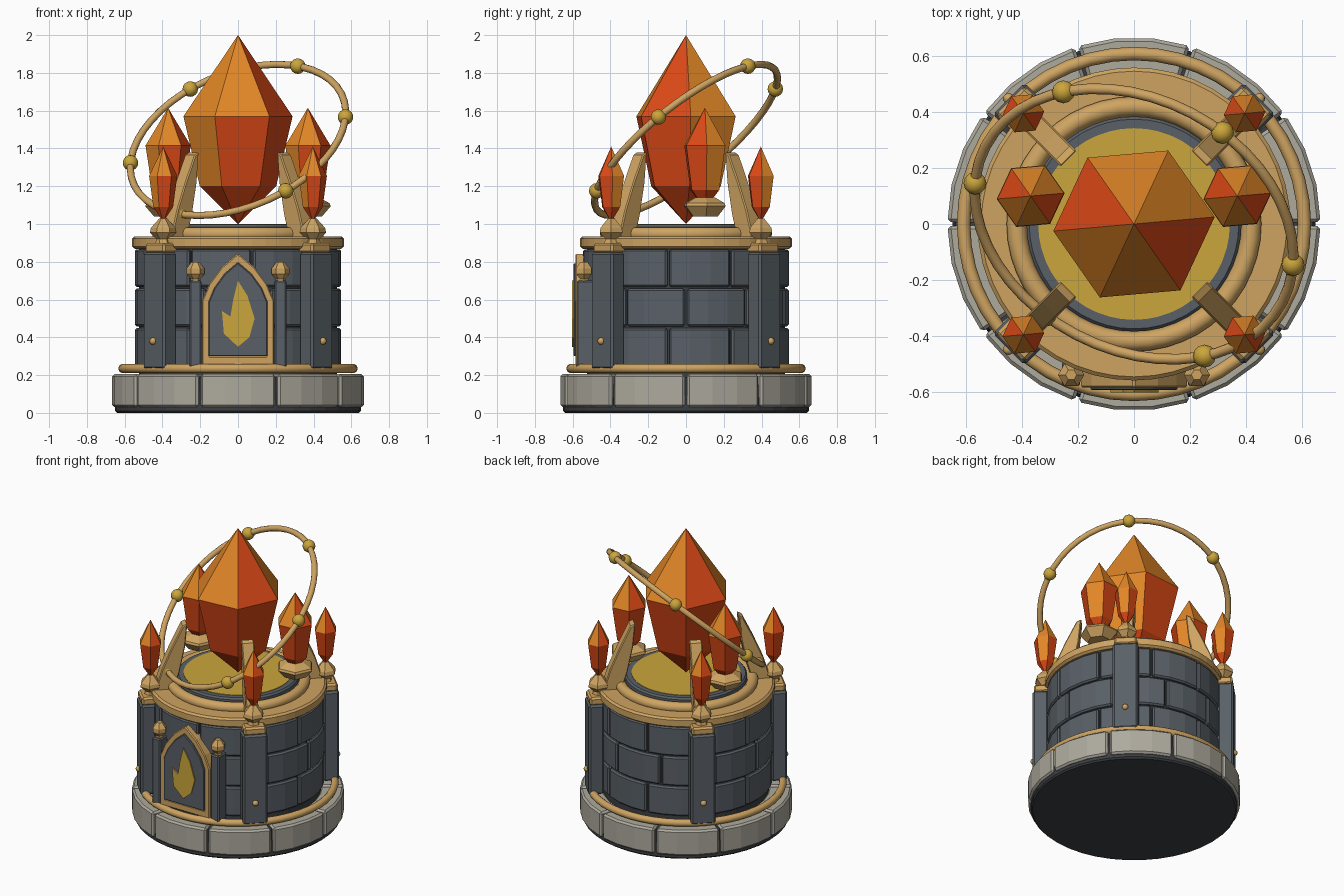
import bpy, bmesh, math
from math import sin, cos, pi, radians
from mathutils import Vector, Matrix

cube = bpy.data.objects.get("Cube")
if cube:
    bpy.data.objects.remove(cube, do_unlink=True)


def material(name, r, g, b):
    m = bpy.data.materials.new(name)
    m.use_nodes = True
    m.diffuse_color = (r, g, b, 1)
    node = next(n for n in m.node_tree.nodes if n.type == 'BSDF_PRINCIPLED')
    node.inputs["Base Color"].default_value = (r, g, b, 1)
    node.inputs["Roughness"].default_value = 0.7
    return m


STONE = material("pale stone", 0.42, 0.40, 0.34)
SLATE = material("slate", 0.10, 0.118, 0.135)
DARK = material("dark mortar", 0.045, 0.05, 0.056)
TAN = material("tan gold", 0.62, 0.37, 0.12)
YELLOW = material("yellow gold", 0.60, 0.38, 0.045)
ORANGE = material("orange crystal", 0.76, 0.24, 0.02)
RED = material("red crystal", 0.70, 0.065, 0.008)


def finish(bm, name, mats, bevel=0, smooth=False):
    bmesh.ops.remove_doubles(bm, verts=bm.verts, dist=1e-5)
    bmesh.ops.recalc_face_normals(bm, faces=bm.faces)
    me = bpy.data.meshes.new(name)
    bm.to_mesh(me)
    bm.free()
    for m in mats:
        me.materials.append(m)
    ob = bpy.data.objects.new(name, me)
    bpy.context.collection.objects.link(ob)
    if bevel:
        mod = ob.modifiers.new("edge_bevel", 'BEVEL')
        mod.width = bevel
        mod.segments = 1
        mod.limit_method = 'ANGLE'
        mod.angle_limit = radians(40)
    if smooth:
        bpy.ops.object.select_all(action='DESELECT')
        ob.select_set(True)
        bpy.context.view_layer.objects.active = ob
        bpy.ops.object.shade_smooth_by_angle(angle=radians(40))
    return ob


def lathe(name, profile, sides, mats, at=(0, 0), turn=0, rule=None):
    """Revolve (radius, height) points; rule(band, side) picks the material."""
    bm = bmesh.new()
    rings = [[bm.verts.new((at[0] + r * cos(turn + 2 * pi * i / sides),
                            at[1] + r * sin(turn + 2 * pi * i / sides), z))
              for i in range(sides)] for r, z in profile]
    for j in range(len(rings) - 1):
        for i in range(sides):
            k = (i + 1) % sides
            f = bm.faces.new((rings[j][i], rings[j][k], rings[j + 1][k], rings[j + 1][i]))
            if rule:
                f.material_index = rule(j, i)
    for ring, (r, z) in ((rings[0], profile[0]), (rings[-1], profile[-1])):
        if r > 0:
            bm.faces.new(ring)
    return finish(bm, name, mats)


def torus(name, major, minor, matrix, mat, segs=48, tube=10):
    bm = bmesh.new()
    rings = []
    for i in range(segs):
        a = 2 * pi * i / segs
        rings.append([bm.verts.new(matrix @ Vector((
            (major + minor * cos(b)) * cos(a), (major + minor * cos(b)) * sin(a), minor * sin(b))))
            for b in (2 * pi * j / tube for j in range(tube))])
    for i in range(segs):
        p, q = rings[i], rings[(i + 1) % segs]
        for j in range(tube):
            k = (j + 1) % tube
            bm.faces.new((p[j], q[j], q[k], p[k]))
    return finish(bm, name, [mat], smooth=True)


def block_ring(name, count, start, gap, r0, r1, z0, z1, mat, bevel, segs=3):
    """A course of curved masonry blocks."""
    bm = bmesh.new()
    step = 2 * pi / count
    for n in range(count):
        cols = []
        for s in range(segs + 1):
            a = start + n * step + gap / 2 + (step - gap) * s / segs
            cols.append([bm.verts.new((r * cos(a), r * sin(a), z))
                         for r, z in ((r0, z0), (r1, z0), (r1, z1), (r0, z1))])
        for p, q in zip(cols, cols[1:]):
            for j in range(4):
                bm.faces.new((p[j], q[j], q[(j + 1) % 4], p[(j + 1) % 4]))
        bm.faces.new(cols[0])
        bm.faces.new(cols[-1])
    return finish(bm, name, [mat], bevel)


def prism(name, outline, thick, matrix, mat, bevel=0, hole=None):
    """Extrude a flat outline (local xz plane) along local y, centred; optional matching hole."""
    bm = bmesh.new()
    n = len(outline)
    sets = []
    for y in (-thick / 2, thick / 2):
        sets.append([[bm.verts.new(matrix @ Vector((u, y, v))) for u, v in o]
                     for o in (outline, hole) if o])
    for loop in range(len(sets[0])):
        for i in range(n):
            k = (i + 1) % n
            a, b = sets[0][loop], sets[1][loop]
            bm.faces.new((a[i], a[k], b[k], b[i]))
    for s in sets:
        if hole:
            for i in range(n):
                k = (i + 1) % n
                bm.faces.new((s[0][i], s[0][k], s[1][k], s[1][i]))
        else:
            bm.faces.new(s[0])
    return finish(bm, name, [mat], bevel)


def box(name, size, centre, turn, mat, bevel):
    bm = bmesh.new()
    m = Matrix.Translation(centre) @ Matrix.Rotation(turn, 4, 'Z') @ Matrix.Diagonal((*size, 1))
    bmesh.ops.create_cube(bm, size=1, matrix=m)
    return finish(bm, name, [mat], bevel)


def crystal(name, at, radius, levels, turn=radians(5)):
    """Six-sided gem: tip, lower belt, wide belt, apex."""
    tip, low, belt, apex = levels
    lathe(name, [(0, tip), (radius * 0.7, low), (radius, belt), (0, apex)], 6, [ORANGE, RED], at, turn,
          lambda j, i: int(j == 0 or (i % 3 == 2 if j == 2 else i % 3 != 0)))


# Plinth
lathe("plinth_core", [(0.64, 0), (0.65, 0.01), (0.65, 0.03), (0.64, 0.19)], 40, [DARK])
block_ring("plinth_blocks", 10, 0, 0.02, 0.52, 0.668, 0.03, 0.205, STONE, 0.012)
torus("plinth_trim", 0.61, 0.024, Matrix.Translation((0, 0, 0.235)), TAN)

# Round wall
lathe("wall_core", [(0.525, 0.19), (0.525, 0.88)], 40, [DARK])
for row in range(3):
    z = 0.25 + row * 0.208
    block_ring(f"wall_bricks_{row + 1}", 10, 0 if row == 1 else radians(-10), 0.022,
               0.49, 0.547, z, z + 0.2, SLATE, 0.01)

# Deck and dais
lathe("deck", [(0.545, 0.868), (0.56, 0.88), (0.56, 0.923), (0.547, 0.935)], 48, [TAN])
torus("dais_trim", 0.42, 0.036, Matrix.Translation((0, 0, 0.948)), TAN)
lathe("dais_rim", [(0.385, 0.93), (0.385, 0.985), (0.375, 0.997), (0.34, 0.997)], 48, [SLATE])
lathe("dais_plate", [(0.343, 0.98), (0.343, 1.0)], 48, [YELLOW])

# Corner pillars, finials, small crystals and claws
claw = [(0.42, 0.92), (0.54, 0.92), (0.49, 1.08), (0.43, 1.22), (0.36, 1.365),
        (0.33, 1.38), (0.345, 1.22), (0.38, 1.05)]
for n in range(4):
    a = pi / 4 + n * pi / 2
    d = Vector((cos(a), sin(a), 0))
    tag = n + 1
    box(f"pillar_{tag}", (0.10, 0.16, 0.62), d * 0.585 + Vector((0, 0, 0.54)), a, SLATE, 0.012)
    box(f"pillar_cap_{tag}", (0.105, 0.145, 0.055), d * 0.575 + Vector((0, 0, 0.873)), a, TAN, 0.012)
    spot = d * 0.56
    lathe(f"finial_{tag}", [(0.045, 0.89), (0.035, 0.92), (0.07, 0.955), (0.065, 0.98), (0.02, 1.03)],
          6, [TAN], spot.xy)
    crystal(f"small_crystal_{tag}", spot.xy, 0.075, (1.01, 1.09, 1.255, 1.41))
    prism(f"claw_{tag}", claw, 0.08, Matrix.Rotation(a, 4, 'Z'), TAN, 0.006)
    bm = bmesh.new()
    bmesh.ops.create_icosphere(bm, subdivisions=2, radius=0.02,
                               matrix=Matrix.Translation(d * 0.635 + Vector((0, 0, 0.38))))
    finish(bm, f"pillar_stud_{tag}", [TAN], smooth=True)

# Main crystal and floating side crystals
crystal("main_crystal", (0, 0), 0.29, (1.0, 1.2, 1.57, 2.0))
for side, x in (("left", 0.37), ("right", -0.37)):
    crystal(f"{side}_crystal", (x, 0.1), 0.12, (1.08, 1.18, 1.415, 1.615))
    lathe(f"{side}_crystal_holder", [(0.075, 1.04), (0.122, 1.095), (0.115, 1.11), (0.06, 1.14)],
          6, [TAN], (x, 0.1), radians(5))

# Tilted halo with six beads
centre = Vector((0, 0, 1.445))
first = Vector((-0.253, 0.474, 0.27)).normalized()
axis = Vector((-0.31, -0.59, 0.745)).normalized()
torus("halo", 0.6, 0.019, Matrix.Translation(centre) @ axis.to_track_quat('Z', 'Y').to_matrix().to_4x4(), TAN)
for n in range(6):
    bm = bmesh.new()
    p = centre + Matrix.Rotation(n * pi / 3, 3, axis) @ first * 0.6
    bmesh.ops.create_uvsphere(bm, u_segments=12, v_segments=8, radius=0.041, matrix=Matrix.Translation(p))
    finish(bm, f"halo_bead_{n + 1}", [YELLOW], smooth=True)

# Arched door with flame emblem and side posts


def arch(half, base, top):
    right = [(half, base), (half, base + (top - base) * 0.58), (half * 0.8, base + (top - base) * 0.73),
             (half * 0.45, base + (top - base) * 0.88)]
    return right + [(0, top)] + [(-x, z) for x, z in reversed(right)]


def front(y):
    return Matrix.Translation((0, y, 0))


prism("door_frame", arch(0.19, 0.25, 0.845), 0.1, front(-0.535), TAN, 0.006, arch(0.152, 0.3, 0.79))
prism("door_panel", arch(0.156, 0.3, 0.795), 0.1, front(-0.545), SLATE, 0.005)
flame = [(0, 0.70), (0.05, 0.62), (0.088, 0.5), (0.06, 0.4), (0, 0.35), (-0.075, 0.42),
         (-0.085, 0.54), (-0.04, 0.51), (-0.025, 0.6)]
prism("flame_emblem", flame, 0.009, front(-0.598), YELLOW)
for side, x in (("left", 0.225), ("right", -0.225)):
    box(f"{side}_door_post", (0.065, 0.09, 0.46), (x, -0.535, 0.47), 0, SLATE, 0.008)
    lathe(f"{side}_door_finial", [(0.03, 0.69), (0.025, 0.71), (0.047, 0.735), (0.047, 0.765), (0.02, 0.8)],
          6, [TAN], (x, -0.54))
